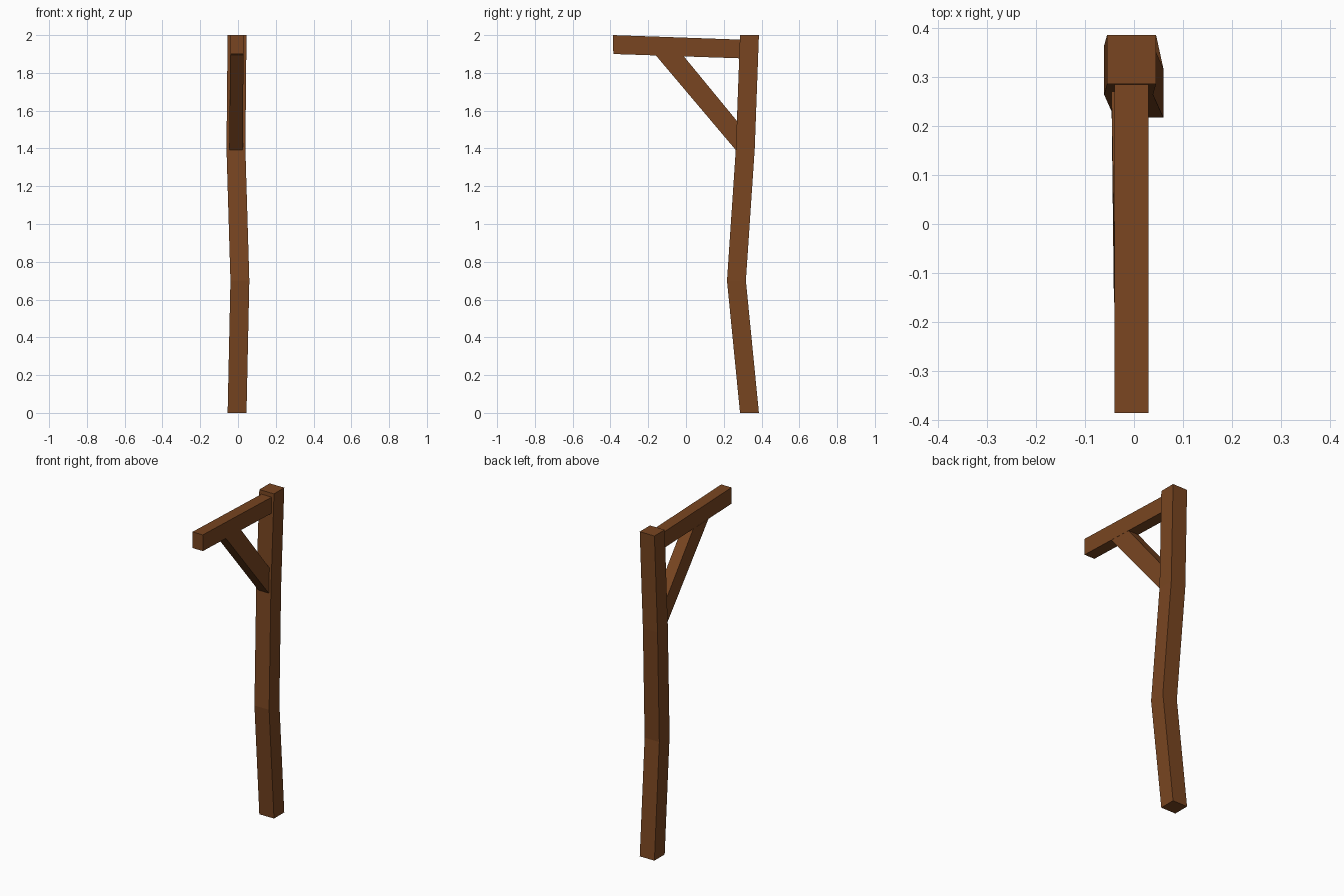
import bpy, bmesh

if "Cube" in bpy.data.objects:
    bpy.data.objects.remove(bpy.data.objects["Cube"])

wood = bpy.data.materials.new("wood")
wood.diffuse_color = (0.19, 0.06, 0.015, 1)
wood.use_nodes = True
wood.node_tree.nodes["Principled BSDF"].inputs["Base Color"].default_value = wood.diffuse_color


def loft(name, rings):
    """Skin four-cornered rings into a closed timber."""
    bm = bmesh.new()
    loops = [[bm.verts.new(p) for p in ring] for ring in rings]
    bm.faces.new(loops[0])
    bm.faces.new(loops[-1])
    for a, b in zip(loops, loops[1:]):
        for i in range(4):
            j = (i + 1) % 4
            bm.faces.new((a[i], a[j], b[j], b[i]))
    bmesh.ops.recalc_face_normals(bm, faces=bm.faces)
    mesh = bpy.data.meshes.new(name)
    bm.to_mesh(mesh)
    bm.free()
    mesh.materials.append(wood)
    obj = bpy.data.objects.new(name, mesh)
    bpy.context.collection.objects.link(obj)


def post_ring(x, y, z, r=0.05):
    return [(x - r, y - r, z), (x + r, y - r, z), (x + r, y + r, z), (x - r, y + r, z)]


def end_ring(x0, x1, a, b):
    """Ring across x between two (y, z) side points."""
    return [(x0, *a), (x1, *a), (x1, *b), (x0, *b)]


# Crooked upright post
loft("post", [post_ring(-0.005, 0.336, 0), post_ring(0.01, 0.267, 0.7),
              post_ring(-0.011, 0.314, 1.4), post_ring(-0.005, 0.336, 2)])

# Slightly sloping top beam
loft("beam", [end_ring(-0.04, 0.03, (-0.385, 1.9), (-0.386, 2.0)),
              end_ring(-0.04, 0.03, (0.29, 1.877), (0.29, 1.976))])

# Diagonal brace
loft("brace", [end_ring(-0.046, 0.025, (0.265, 1.39), (0.27, 1.545)),
               end_ring(-0.041, 0.029, (-0.16, 1.893), (-0.012, 1.888))])
